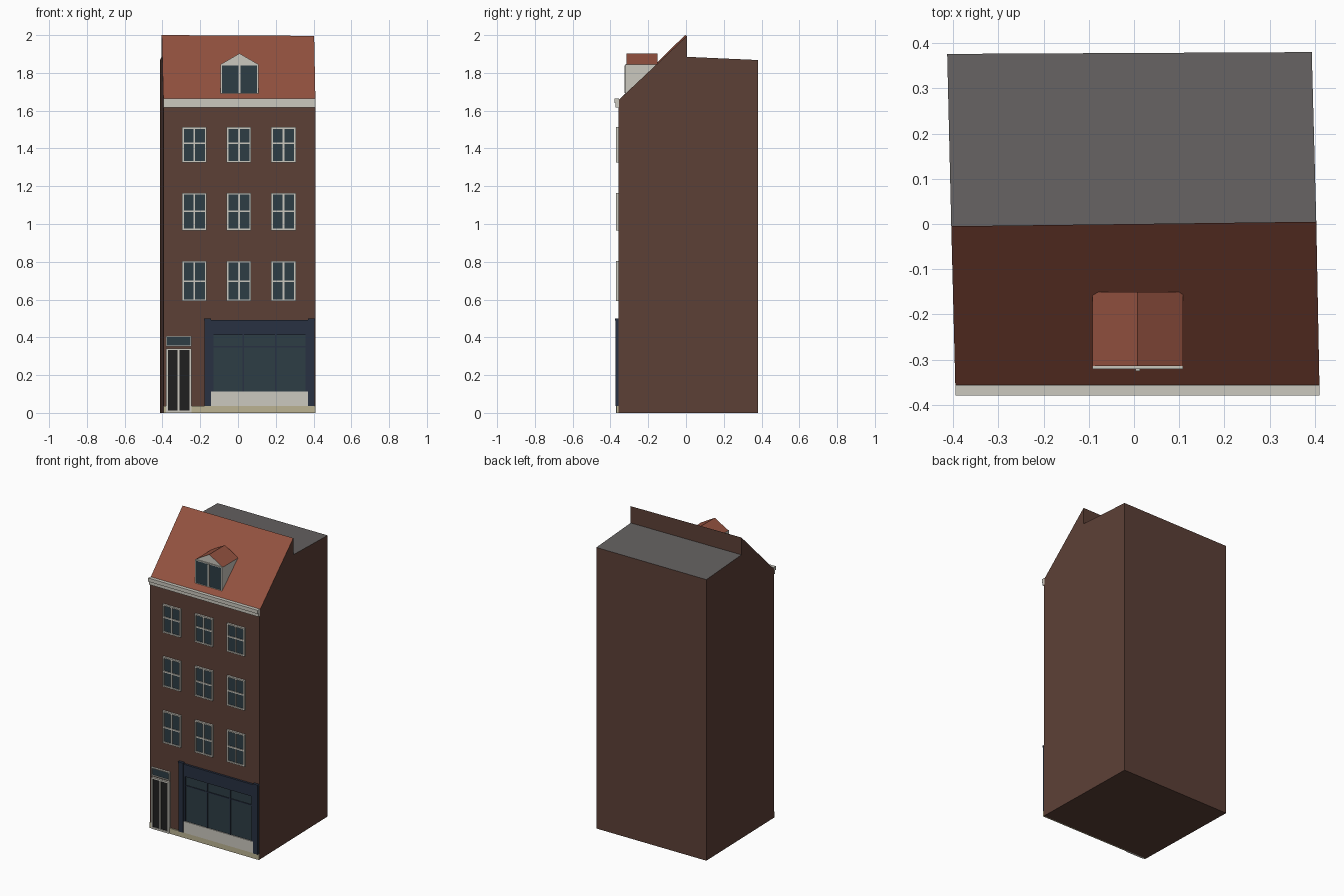
import bpy, bmesh

if "Cube" in bpy.data.objects:
    bpy.data.objects.remove(bpy.data.objects["Cube"])


def mat(name, r, g, b):
    m = bpy.data.materials.new(name)
    m.diffuse_color = (r, g, b, 1)
    m.use_nodes = True
    m.node_tree.nodes["Principled BSDF"].inputs["Base Color"].default_value = m.diffuse_color
    return m


BRICK = mat("brick", 0.107, 0.051, 0.037)
TILE = mat("roof_tile", 0.29, 0.083, 0.05)
FLAT = mat("flat_roof_grey", 0.13, 0.122, 0.12)
WHITE = mat("cream_paint", 0.6, 0.58, 0.52)
GLASS = mat("dark_glass", 0.027, 0.047, 0.06)
NAVY = mat("navy_paint", 0.021, 0.031, 0.055)
BLACK = mat("door_black", 0.014, 0.014, 0.014)
STONE = mat("plinth_stone", 0.5, 0.45, 0.29)


def finish(name, bm, mats):
    bmesh.ops.recalc_face_normals(bm, faces=bm.faces)
    me = bpy.data.meshes.new(name)
    bm.to_mesh(me)
    bm.free()
    for m in mats:
        me.materials.append(m)
    ob = bpy.data.objects.new(name, me)
    bpy.context.collection.objects.link(ob)
    return ob


def add_box(bm, x0, x1, y0, y1, z0, z1):
    v = bmesh.ops.create_cube(bm, size=1)["verts"]
    for p in v:
        p.co = (x0 if p.co.x < 0 else x1, y0 if p.co.y < 0 else y1, z0 if p.co.z < 0 else z1)


def boxes(name, m, *dims):
    bm = bmesh.new()
    for d in dims:
        add_box(bm, *d)
    return finish(name, bm, [m])


def loft(name, end_a, end_b, mats, side_mats, cap_mats=(0, 0)):
    """Join two matching outlines with side faces and caps."""
    bm = bmesh.new()
    a = [bm.verts.new(p) for p in end_a]
    b = [bm.verts.new(p) for p in end_b]
    n = len(a)
    for i in range(n):
        j = (i + 1) % n
        bm.faces.new((a[i], a[j], b[j], b[i])).material_index = side_mats[i]
    bm.faces.new(a).material_index = cap_mats[0]
    bm.faces.new(b).material_index = cap_mats[1]
    return finish(name, bm, mats)


# Slightly skewed building body: steep front roof, vertical step, low rear roof
F, EAVE = -0.358, 1.655
left = [(-0.395, F, 0), (-0.395, F, EAVE), (-0.404, -0.005, 2.0),
        (-0.404, -0.005, 1.885), (-0.413, 0.376, 1.868), (-0.413, 0.376, 0)]
right = [(0.41, F, 0), (0.41, F, EAVE), (0.403, 0.005, 1.996),
         (0.403, 0.005, 1.885), (0.393, 0.38, 1.868), (0.393, 0.38, 0)]
loft("building_body", left, right, [BRICK, TILE, FLAT], [0, 1, 0, 2, 0, 0])

# Cornice gutter
boxes("cornice", WHITE, (-0.395, 0.41, -0.372, F + 0.002, 1.618, 1.64),
      (-0.395, 0.41, -0.379, F + 0.002, 1.64, 1.664))


def window(name, x0, x1, z0, z1, bar_z=None, y=F, w=0.009, mullion=True):
    """Cream frame with a mullion, an optional cross bar and a glass pane."""
    f, b = y - 0.013, y + 0.004
    c = (x0 + x1) / 2
    bars = [(x0, x0 + w, f, b, z0, z1), (x1 - w, x1, f, b, z0, z1),
            (x0 + w, x1 - w, f, b, z0, z0 + w), (x0 + w, x1 - w, f, b, z1 - w, z1)]
    if mullion:
        bars.append((c - w / 2, c + w / 2, f, b, z0 + w, z1 - w))
    if bar_z:
        bars.append((x0 + w, x1 - w, f + 0.001, b, bar_z - w / 2, bar_z + w / 2))
    boxes(name + "_frame", WHITE, *bars)
    boxes(name + "_glass", GLASS, (x0 + 0.002, x1 - 0.002, y - 0.006, y + 0.003, z0 + 0.002, z1 - 0.002))


# Three storeys of three windows
for r, (z0, z1, bz) in enumerate([(0.592, 0.805, 0.697), (0.966, 1.165, 1.067), (1.325, 1.513, 1.428)]):
    for c, x in enumerate((-0.231, 0.005, 0.241)):
        window(f"window_{r + 1}_{c + 1}", x - 0.065, x + 0.065, z0, z1, bz)

# Dormer: gabled body with cream cheeks and tiled roof
DX, DW = 0.008, 0.1
gable = [(DX - DW, 1.685), (DX - DW, 1.845), (DX, 1.903), (DX + DW, 1.845), (DX + DW, 1.685)]
loft("dormer", [(x, -0.314, z) for x, z in gable], [(x, -0.15, z) for x, z in gable],
     [WHITE, TILE], [0, 1, 1, 0, 0], (0, 1))
boxes("dormer_glass", GLASS, (DX - 0.094, DX + 0.094, -0.319, -0.31, 1.69, 1.842))
boxes("dormer_frame", WHITE, (DX - 0.1, DX - 0.092, -0.321, -0.31, 1.687, 1.845),
      (DX + 0.092, DX + 0.1, -0.321, -0.31, 1.687, 1.845),
      (DX - 0.092, DX + 0.092, -0.321, -0.31, 1.84, 1.846),
      (DX - 0.092, DX + 0.092, -0.321, -0.31, 1.687, 1.693),
      (DX - 0.005, DX + 0.005, -0.325, -0.31, 1.693, 1.84))

# Street door with two leaves and a fanlight
D0, D1 = -0.381, -0.247
DC = (D0 + D1) / 2
boxes("door_frame", WHITE, (D0, D0 + 0.011, -0.371, F, 0.0, 0.342), (D1 - 0.011, D1, -0.371, F, 0.0, 0.342),
      (D0 + 0.011, D1 - 0.011, -0.371, F, 0.333, 0.342), (D0 + 0.011, D1 - 0.011, -0.371, F, 0.0, 0.012),
      (DC - 0.005, DC + 0.005, -0.371, F, 0.012, 0.333))
boxes("door_leaves", BLACK, (D0 + 0.011, DC - 0.005, -0.365, F, 0.012, 0.333),
      (DC + 0.005, D1 - 0.011, -0.365, F, 0.012, 0.333))
window("fanlight", D0, D1 + 0.002, 0.351, 0.407, w=0.006, mullion=False)

# Stone plinth either side of the door
boxes("plinth", STONE, (-0.395, D0, -0.367, F, 0, 0.036), (D1, 0.41, -0.367, F, 0, 0.036))

# Shopfront: pilasters, fascia, stall riser, framed glazing
S0, S1, P = -0.178, 0.406, 0.036
boxes("shop_pilasters", NAVY, (S0, S0 + P, -0.373, F, 0.036, 0.488), (S1 - P, S1, -0.373, F, 0.036, 0.488),
      (S0 - 0.001, S0 + P, -0.376, F, 0.488, 0.5), (S1 - P, S1 + 0.001, -0.376, F, 0.488, 0.5))
boxes("shop_fascia", NAVY, (S0 + P, S1 - P, -0.372, F, 0.412, 0.492))
boxes("stall_riser", WHITE, (S0 + P, S1 - P, -0.369, F, 0.036, 0.112))
boxes("shop_glass", GLASS, (S0 + P, S1 - P, -0.363, F, 0.112, 0.412))
G0, G1 = S0 + P, S1 - P
third = (G1 - G0) / 3
bars = [(G0, G0 + 0.012, -0.37, F, 0.112, 0.412), (G1 - 0.012, G1, -0.37, F, 0.112, 0.412),
        (G0 + 0.012, G1 - 0.012, -0.367, F, 0.346, 0.353)]
bars += [(G0 + third * i - 0.004, G0 + third * i + 0.004, -0.368, F, 0.112, 0.412) for i in (1, 2)]
boxes("shop_window_bars", NAVY, *bars)
